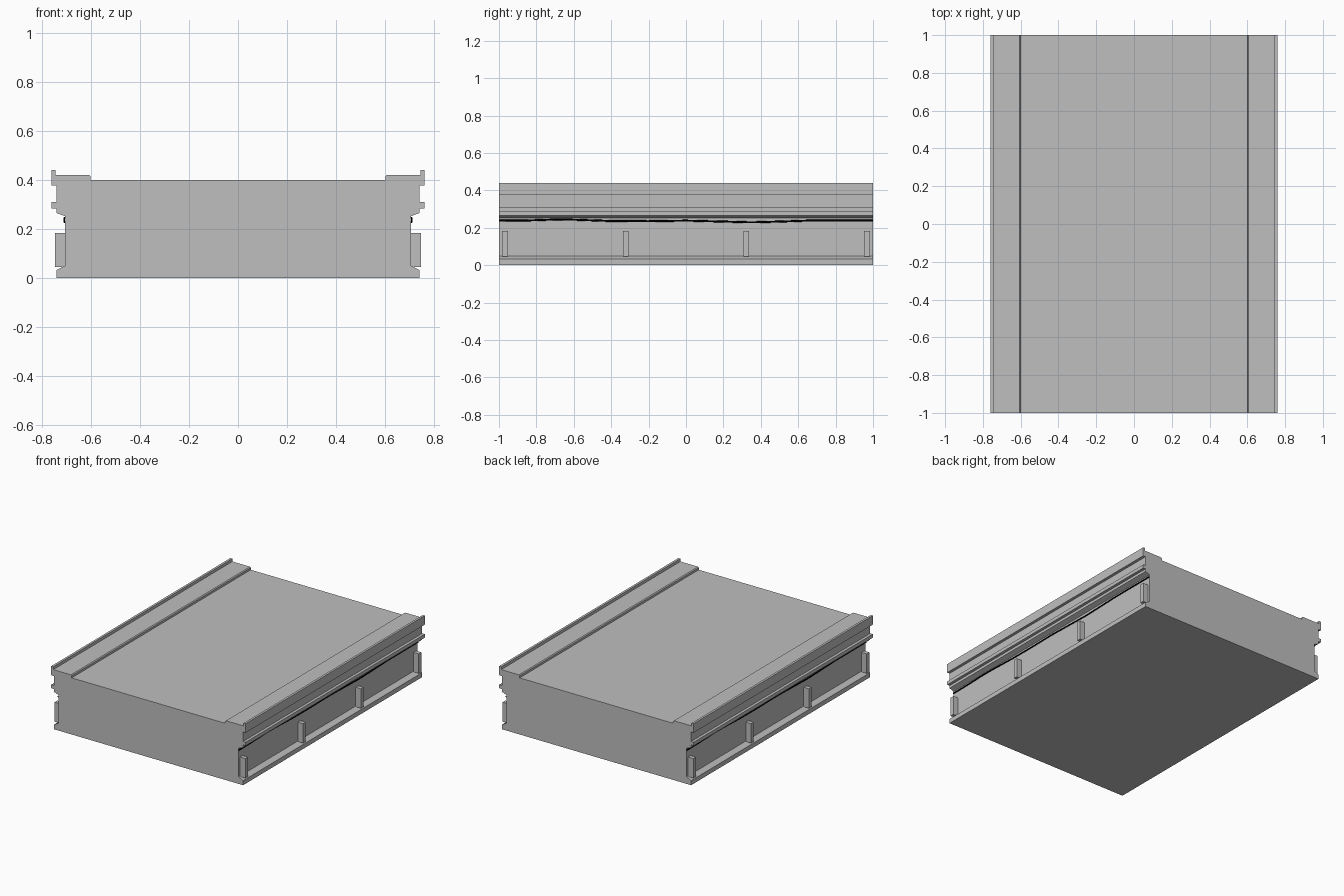
import bpy
import bmesh
import math
from mathutils import Matrix

cube = bpy.data.objects.get("Cube")
if cube:
    bpy.data.objects.remove(cube, do_unlink=True)


def make_material(name, rgb):
    mat = bpy.data.materials.new(name)
    mat.use_nodes = True
    color = (*rgb, 1.0)
    mat.diffuse_color = color
    mat.node_tree.nodes["Principled BSDF"].inputs["Base Color"].default_value = color
    return mat


concrete = make_material("grey concrete", (0.52, 0.52, 0.52))
black = make_material("black cable", (0.0, 0.0, 0.0))


def add_object(name, bm, mat):
    bmesh.ops.recalc_face_normals(bm, faces=bm.faces)
    mesh = bpy.data.meshes.new(name)
    bm.to_mesh(mesh)
    bm.free()
    mesh.materials.append(mat)
    obj = bpy.data.objects.new(name, mesh)
    bpy.context.collection.objects.link(obj)
    return obj


# Deck block: mirrored moulding profile extruded along its length
edge = [
    (0.74, 0), (0.74, 0.032), (0.705, 0.05), (0.705, 0.252),
    (0.74, 0.265), (0.74, 0.284), (0.76, 0.284), (0.76, 0.309),
    (0.74, 0.309), (0.74, 0.376), (0.76, 0.376), (0.76, 0.44),
    (0.744, 0.44), (0.744, 0.42), (0.606, 0.42), (0.6, 0.414), (0.6, 0.4),
]
outline = edge + [(-x, z) for x, z in reversed(edge)]
bm = bmesh.new()
face = bm.faces.new([bm.verts.new((x, -1, z)) for x, z in outline])
swept = bmesh.ops.extrude_face_region(bm, geom=[face])["geom"]
bmesh.ops.translate(bm, vec=(0, 2, 0),
                    verts=[v for v in swept if isinstance(v, bmesh.types.BMVert)])
add_object("deck_block", bm, concrete)

# Cable heights along the side, as (y, z)
cable_path = [(-1, 0.238), (-0.85, 0.239), (-0.7, 0.244), (-0.6, 0.243),
              (-0.4, 0.236), (-0.2, 0.235), (0, 0.238), (0.2, 0.233),
              (0.35, 0.229), (0.5, 0.233), (0.65, 0.238), (1, 0.238)]

for side, turn in (("left", 0), ("right", math.pi)):
    spin = Matrix.Rotation(turn, 4, "Z")

    # Upright ribs in the side recess
    for i in range(4):
        bm = bmesh.new()
        bmesh.ops.create_cube(bm, size=1)
        bmesh.ops.scale(bm, vec=(0.045, 0.03, 0.138), verts=bm.verts)
        bmesh.ops.translate(bm, vec=(0.7225, -0.968 + i * 0.6453, 0.114), verts=bm.verts)
        bmesh.ops.transform(bm, matrix=spin, verts=bm.verts)
        add_object(f"{side}_rib_{i + 1}", bm, concrete)

    # Slack cable under the moulding
    bm = bmesh.new()
    rings = []
    for y, z in cable_path:
        angles = [k * math.tau / 8 for k in range(8)]
        rings.append([bm.verts.new((0.706 + 0.005 * math.cos(a), y,
                                    z + 0.005 * math.sin(a))) for a in angles])
    for r1, r2 in zip(rings, rings[1:]):
        for k in range(8):
            n = (k + 1) % 8
            bm.faces.new((r1[k], r1[n], r2[n], r2[k]))
    bm.faces.new(rings[0])
    bm.faces.new(rings[-1])
    bmesh.ops.transform(bm, matrix=spin, verts=bm.verts)
    add_object(f"{side}_cable", bm, black)
